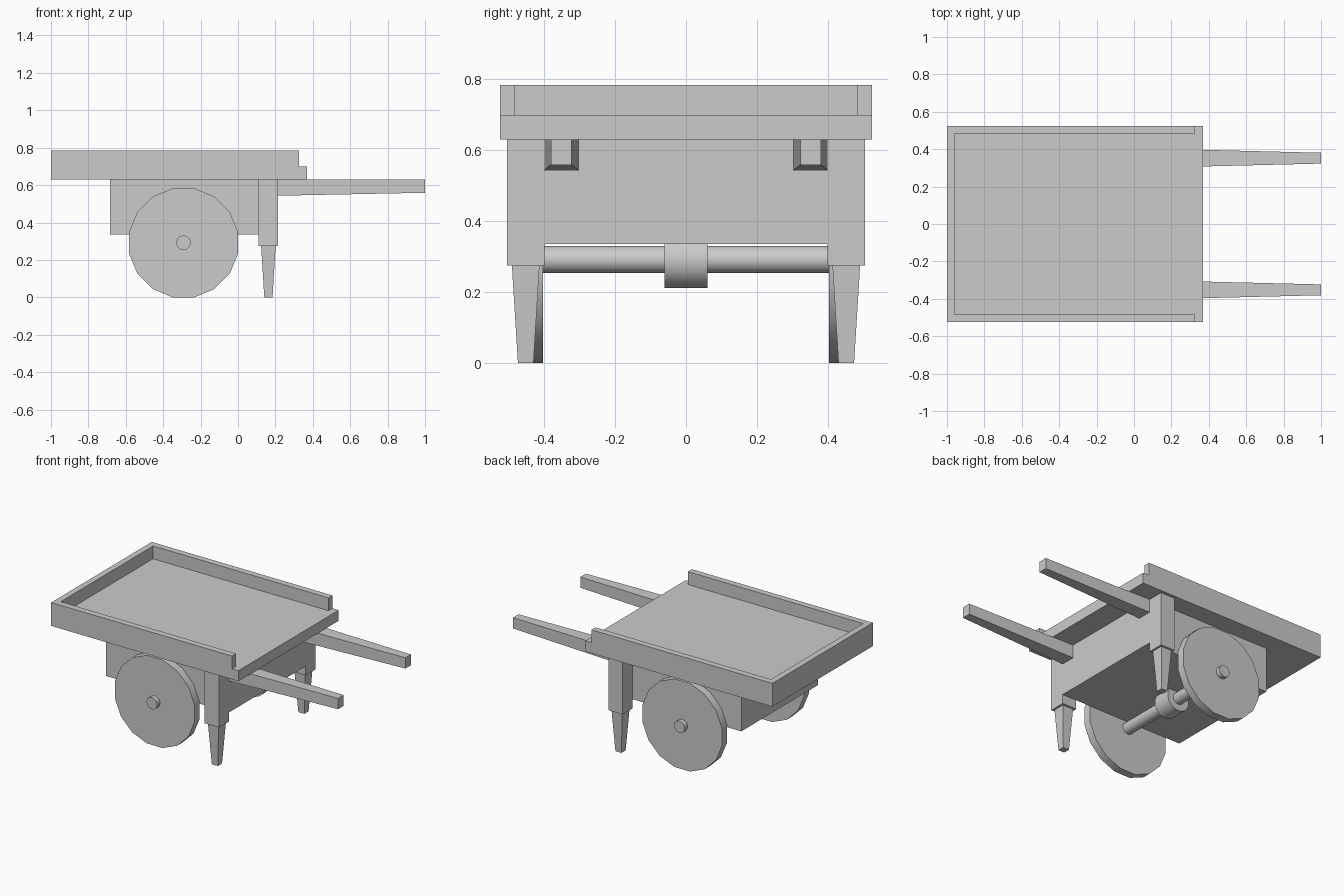
import bpy, bmesh, math

if "Cube" in bpy.data.objects:
    bpy.data.objects.remove(bpy.data.objects["Cube"])

def finish(name, bm):
    bmesh.ops.recalc_face_normals(bm, faces=bm.faces)
    me = bpy.data.meshes.new(name)
    bm.to_mesh(me)
    bm.free()
    ob = bpy.data.objects.new(name, me)
    bpy.context.collection.objects.link(ob)
    return ob

def mirror_y(ob):
    mod = ob.modifiers.new("Mirror", 'MIRROR')
    mod.use_axis = (False, True, False)
    return ob

def prism(name, outline, z0, z1):
    """Extrude an (x, y) outline from z0 to z1."""
    bm = bmesh.new()
    face = bm.faces.new([bm.verts.new((x, y, z0)) for x, y in outline])
    up = bmesh.ops.extrude_face_region(bm, geom=[face])['geom']
    bmesh.ops.translate(bm, vec=(0, 0, z1 - z0),
                        verts=[v for v in up if isinstance(v, bmesh.types.BMVert)])
    return finish(name, bm)

def rect(x0, x1, y0, y1):
    return [(x0, y0), (x1, y0), (x1, y1), (x0, y1)]

def loft(name, rings):
    """Join equal-length rings of points into a capped solid."""
    bm = bmesh.new()
    loops = [[bm.verts.new(p) for p in ring] for ring in rings]
    for a, b in zip(loops, loops[1:]):
        for i in range(len(a)):
            j = (i + 1) % len(a)
            bm.faces.new((a[i], a[j], b[j], b[i]))
    bm.faces.new(loops[0])
    bm.faces.new(loops[-1])
    return finish(name, bm)

AXLE_X, AXLE_Z, SIDES = -0.291, 0.2915, 16

def disc(name, apothem, y0, y1):
    """Sixteen-sided cylinder along y, standing on a flat side."""
    r = apothem / math.cos(math.pi / SIDES)
    angles = [2 * math.pi * (i + 0.5) / SIDES for i in range(SIDES)]
    ob = loft(name, [[(AXLE_X + r * math.cos(a), y, AXLE_Z + r * math.sin(a))
                      for a in angles] for y in (y0, y1)])
    bpy.ops.object.select_all(action='DESELECT')
    ob.select_set(True)
    bpy.context.view_layer.objects.active = ob
    bpy.ops.object.shade_smooth_by_angle(angle=math.radians(30))
    return ob

# Tray floor and the three-sided rim, open at the handle end
prism("tray_floor", rect(-1, 0.37, -0.525, 0.525), 0.63, 0.70)
prism("tray_rim", [(0.325, -0.525), (-1, -0.525), (-1, 0.525), (0.325, 0.525),
                   (0.325, 0.483), (-0.96, 0.483), (-0.96, -0.483), (0.325, -0.483)],
      0.70, 0.785)

# Box under the tray
prism("under_box", rect(-0.685, 0.215, -0.40, 0.40), 0.335, 0.63)

# Legs: square block, small shoulder, tapered foot
cx, cy = 0.1625, 0.4525
leg_steps = [(0.63, 0.0525), (0.275, 0.0525), (0.275, 0.039), (0.0, 0.022)]
mirror_y(loft("legs", [[(x, y, z) for x, y in rect(cx - h, cx + h, cy - h, cy + h)]
                       for z, h in leg_steps]))

# Tapered handles
hy = 0.352
mirror_y(loft("handles", [[(x, y, z) for y, z in rect(hy - h, hy + h, zb, 0.63)]
                          for x, h, zb in [(0.2, 0.0485, 0.543), (1.0, 0.029, 0.559)]]))

# Wheels, axle and central hub
mirror_y(disc("wheels", 0.2915, 0.403, 0.455))
disc("axle", 0.038, -0.485, 0.485)
disc("axle_hub", 0.08, -0.06, 0.06)
